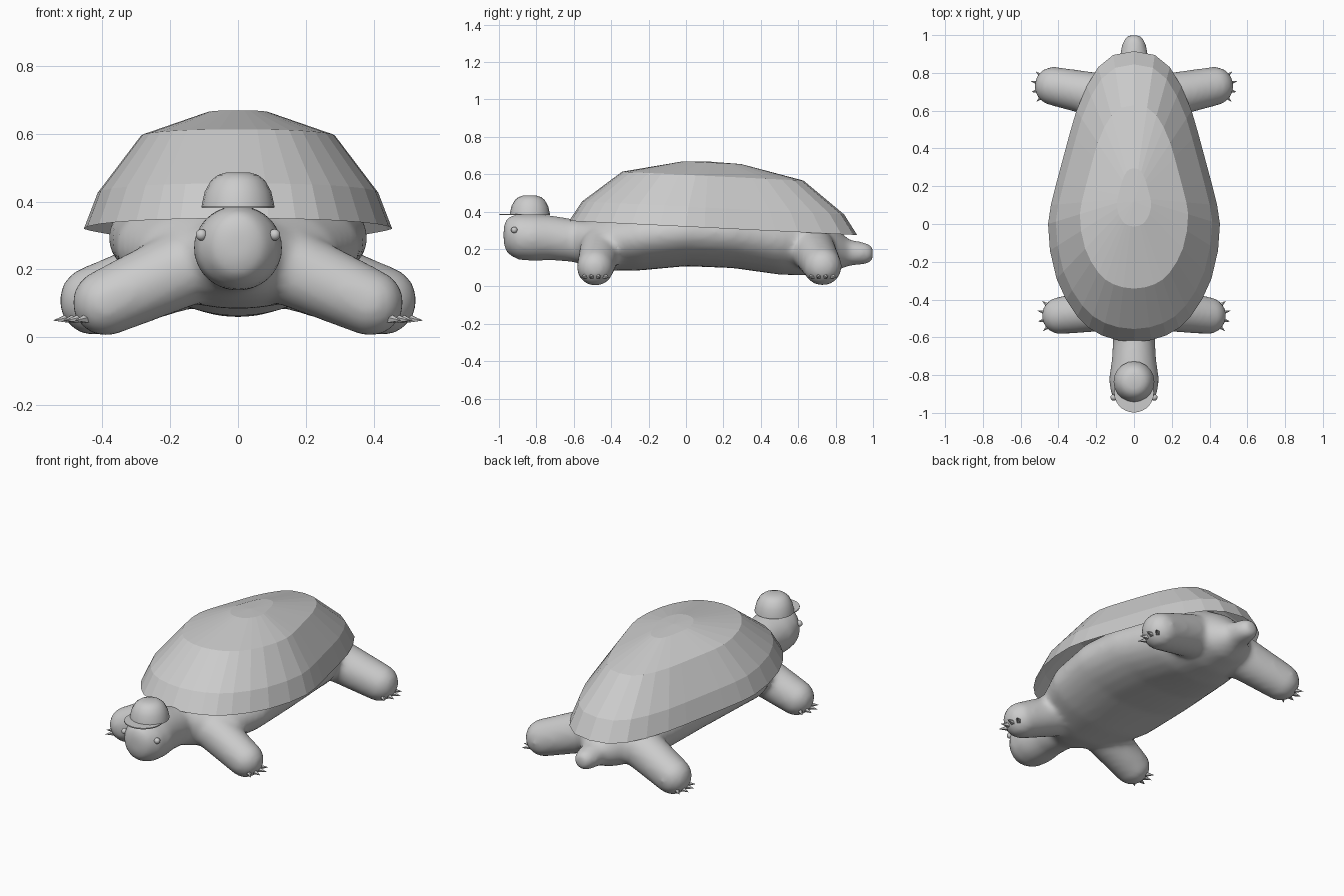
import bpy, bmesh, math
from mathutils import Matrix, Vector

cube = bpy.data.objects.get("Cube")
if cube:
    bpy.data.objects.remove(cube, do_unlink=True)

GREY = (0.6, 0.6, 0.6, 1)
grey = bpy.data.materials.new("plain grey")
grey.use_nodes = True
grey.diffuse_color = GREY
bsdf = next(n for n in grey.node_tree.nodes if n.type == 'BSDF_PRINCIPLED')
bsdf.inputs["Base Color"].default_value = GREY


def finish(bm, name, smooth_angle=None):
    """Turn a bmesh into a coloured, shaded object."""
    bmesh.ops.recalc_face_normals(bm, faces=bm.faces[:])
    mesh = bpy.data.meshes.new(name)
    bm.to_mesh(mesh)
    bm.free()
    mesh.materials.append(grey)
    ob = bpy.data.objects.new(name, mesh)
    bpy.context.collection.objects.link(ob)
    if smooth_angle:
        bpy.ops.object.select_all(action='DESELECT')
        ob.select_set(True)
        bpy.context.view_layer.objects.active = ob
        bpy.ops.object.shade_smooth_by_angle(angle=math.radians(smooth_angle))
    return ob


def loft(bm, rings, cap_start, cap_end):
    """Bridge closed rings of points, optionally capping the ends."""
    loops = [[bm.verts.new(p) for p in ring] for ring in rings]
    n = len(loops[0])
    for a, b in zip(loops, loops[1:]):
        for i in range(n):
            j = (i + 1) % n
            bm.faces.new((a[i], a[j], b[j], b[i]))
    if cap_start:
        bm.faces.new(loops[0])
    if cap_end:
        bm.faces.new(loops[-1])
    return loops


def circle(cx, cy, z, r, n=20):
    turns = [2 * math.pi * i / n for i in range(n)]
    return [(cx + r * math.cos(t), cy + r * math.sin(t), z) for t in turns]


# Legs: root point, foot point, root radius, foot radius (left side)
LEGS = [
    (Vector((0.17, -0.455, 0.2)), Vector((0.39, -0.485, 0.102)), 0.115, 0.1),
    (Vector((0.18, 0.68, 0.195)), Vector((0.425, 0.73, 0.108)), 0.12, 0.104),
]


def mirrored(v, side):
    return Vector((v.x * side, v.y, v.z))


# Body, neck, head and tail: stations of y, half width, bottom, top
STATIONS = [
    (-0.975, 0.045, 0.22, 0.33), (-0.955, 0.085, 0.175, 0.37),
    (-0.90, 0.123, 0.143, 0.388), (-0.82, 0.133, 0.136, 0.39),
    (-0.72, 0.118, 0.14, 0.38), (-0.60, 0.11, 0.13, 0.36),
    (-0.52, 0.2, 0.105, 0.355), (-0.42, 0.29, 0.083, 0.40),
    (-0.25, 0.36, 0.085, 0.45), (0, 0.385, 0.108, 0.48),
    (0.25, 0.36, 0.098, 0.48), (0.5, 0.30, 0.063, 0.45),
    (0.65, 0.25, 0.058, 0.42), (0.78, 0.17, 0.075, 0.34),
    (0.87, 0.08, 0.11, 0.25), (0.96, 0.063, 0.118, 0.235),
    (1.0, 0.038, 0.135, 0.215),
]
bm = bmesh.new()
rings = []
for y, w, low, high in STATIONS:
    mid, half = (low + high) / 2, (high - low) / 2
    rings.append([(x * w, y, mid + z * half) for x, z, _ in circle(0, 0, 0, 1, 28)])
loft(bm, rings, True, True)
for root, foot, r0, r1 in LEGS:
    for side in (-1, 1):
        for i in range(9):
            t = i / 8
            spot = mirrored(root.lerp(foot, t), side)
            bmesh.ops.create_icosphere(bm, subdivisions=3, radius=r0 + (r1 - r0) * t,
                                       matrix=Matrix.Translation(spot))
body = finish(bm, "body")
remesh = body.modifiers.new("blend", 'REMESH')
remesh.mode = 'VOXEL'
remesh.voxel_size = 0.016
remesh.use_smooth_shade = True
soften = body.modifiers.new("soften", 'SMOOTH')
soften.factor = 0.5
soften.iterations = 10

# Shell: egg-shaped rim, scaled inwards and upwards in faceted bands
HALF_RIM = [
    (0, -0.625), (0.09, -0.615), (0.17, -0.59), (0.24, -0.55), (0.30, -0.49),
    (0.36, -0.40), (0.41, -0.29), (0.445, -0.14), (0.455, 0), (0.44, 0.1),
    (0.41, 0.22), (0.375, 0.35), (0.34, 0.48), (0.305, 0.60), (0.25, 0.73),
    (0.19, 0.83), (0.11, 0.895), (0, 0.915),
]
rim = HALF_RIM + [(-x, y) for x, y in HALF_RIM[-2:0:-1]]
MIDDLE, TILT = 0.14, -0.049
bm = bmesh.new()
rings = []
for scale, height in ((1, 0.313), (0.91, 0.42), (0.63, 0.59), (0.2, 0.662)):
    rings.append([(x * scale, MIDDLE + (y - MIDDLE) * scale,
                   height + TILT * (y - MIDDLE) * scale) for x, y in rim])
crown = loft(bm, rings, False, False)[-1]
peak = bm.verts.new((0, 0.12, 0.668))
for i, v in enumerate(crown):
    bm.faces.new((v, crown[(i + 1) % len(crown)], peak))
finish(bm, "shell")

# Cap: rounded crown and a thin round brim pushed forward
bm = bmesh.new()
PROFILE = [(0.108, 0.382), (0.106, 0.395), (0.098, 0.43), (0.08, 0.462),
           (0.06, 0.478), (0.035, 0.486)]
loft(bm, [circle(0, -0.835, z, r) for r, z in PROFILE], True, True)
finish(bm, "cap_crown", 25)
bm = bmesh.new()
loft(bm, [circle(0, -0.893, z, 0.105, 28) for z in (0.381, 0.387)], True, True)
finish(bm, "cap_brim", 30)

# Eyes
for side, label in ((1, "left"), (-1, "right")):
    bm = bmesh.new()
    bmesh.ops.create_uvsphere(bm, u_segments=14, v_segments=10, radius=0.017,
                              matrix=Matrix.Translation((side * 0.108, -0.918, 0.302)))
    finish(bm, label + "_eye", 60)

# Claws: four small spikes fanned around each foot
for (root, foot, r0, r1), place in zip(LEGS, ("front", "back")):
    for side, label in ((1, "left"), (-1, "right")):
        bm = bmesh.new()
        for degrees in (-42, -15, 12, 39):
            a = math.radians(degrees)
            out = Vector((side * math.cos(a), math.sin(a), -0.12)).normalized()
            centre = mirrored(foot, side)
            centre.z = 0.064
            turn = out.to_track_quat('Z', 'Y').to_matrix().to_4x4()
            bmesh.ops.create_cone(bm, cap_ends=True, segments=5, radius1=0.019,
                                  radius2=0, depth=0.06,
                                  matrix=Matrix.Translation(centre + out * 0.095) @ turn)
        finish(bm, place + "_" + label + "_claws")
